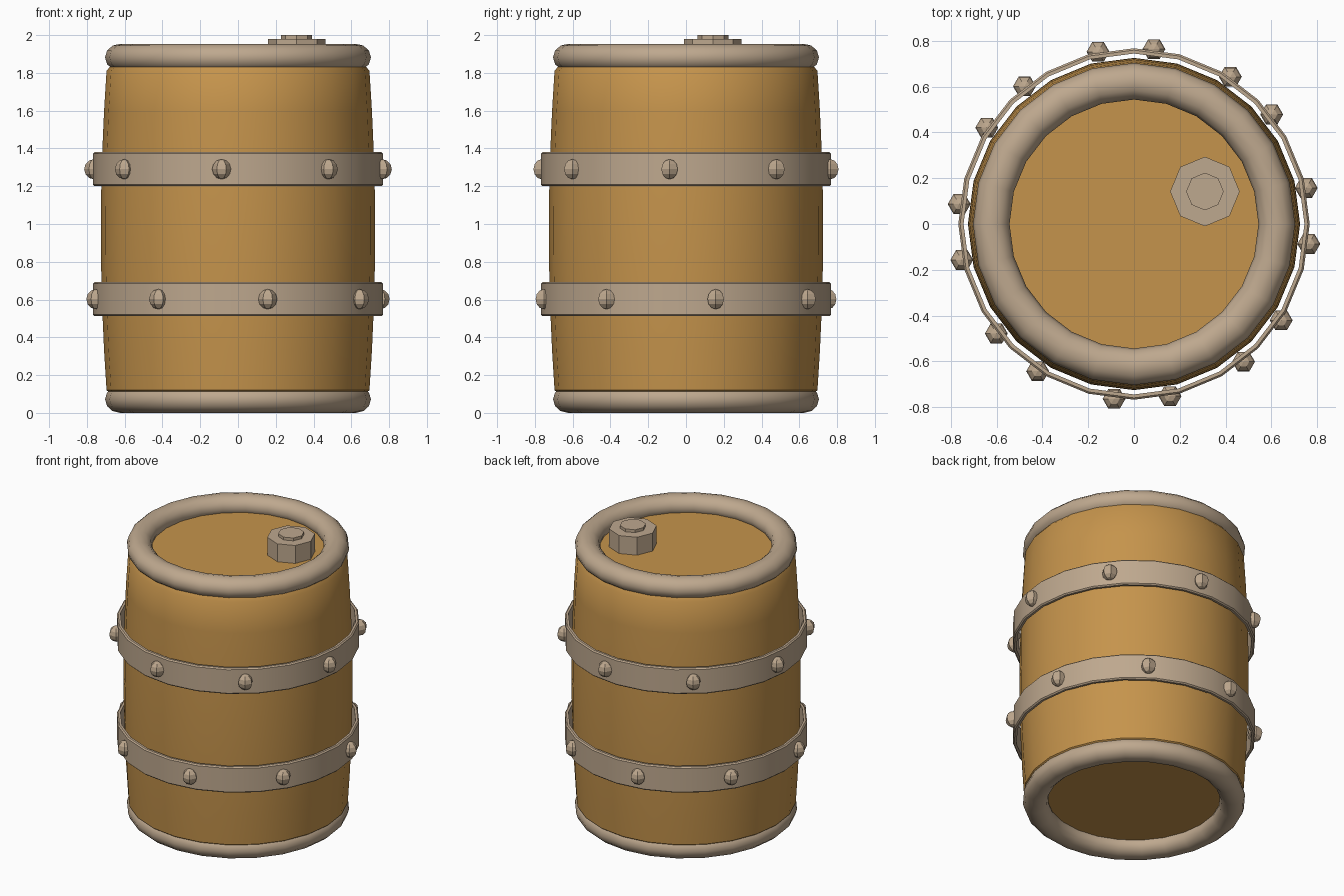
import bpy, bmesh, math
from math import sin, cos, pi, radians

if "Cube" in bpy.data.objects:
    bpy.data.objects.remove(bpy.data.objects["Cube"])


def material(name, rgb):
    m = bpy.data.materials.new(name)
    m.diffuse_color = (*rgb, 1)
    m.use_nodes = True
    m.node_tree.nodes["Principled BSDF"].inputs["Base Color"].default_value = m.diffuse_color
    return m


WOOD = material("golden wood", (0.56, 0.295, 0.072))
METAL = material("tan metal", (0.515, 0.392, 0.272))


def lathe(name, profile, mat, sides=24, center=(0, 0), closed=False, smooth=True):
    """Spin (radius, z) points about the z axis; radius 0 becomes a pole."""
    bm = bmesh.new()
    rings = []
    for r, z in profile:
        if r == 0:
            rings.append([bm.verts.new((0, 0, z))] * sides)
        else:
            rings.append([bm.verts.new((r * cos(2 * pi * i / sides), r * sin(2 * pi * i / sides), z))
                          for i in range(sides)])
    pairs = list(zip(rings, rings[1:])) + ([(rings[-1], rings[0])] if closed else [])
    for a, b in pairs:
        for i in range(sides):
            j = (i + 1) % sides
            quad = list(dict.fromkeys((a[i], a[j], b[j], b[i])))
            bm.faces.new(quad)
    bmesh.ops.recalc_face_normals(bm, faces=bm.faces)
    me = bpy.data.meshes.new(name)
    bm.to_mesh(me)
    bm.free()
    me.materials.append(mat)
    ob = bpy.data.objects.new(name, me)
    ob.location = (*center, 0)
    bpy.context.collection.objects.link(ob)
    if smooth:
        bpy.ops.object.select_all(action='DESELECT')
        ob.select_set(True)
        bpy.context.view_layer.objects.active = ob
        bpy.ops.object.shade_smooth_by_angle(angle=radians(35))
    return ob


# bulging wooden body with recessed lid and base
side = []
for k in range(9):
    z = 0.12 + 1.69 * k / 8
    side.append((0.726 - 0.03 * ((z - 0.965) / 0.845) ** 2, z))
lathe("barrel_body", [(0, 0.09), (0.66, 0.09)] + side + [(0.66, 1.855), (0, 1.855)], WOOD)

# rounded rims at both ends
for name, z in (("top_rim", 1.882), ("bottom_rim", 0.072)):
    tube = [(0.624 + 0.08 * cos(2 * pi * i / 12), z + 0.072 * sin(2 * pi * i / 12)) for i in range(12)]
    lathe(name, tube, METAL, closed=True)

# thin loose hoops, each with eight faceted rivets
for name, z, start in (("upper", 1.29, -96.5), ("lower", 0.602, -78.2)):
    h, c = 0.09, 0.008
    lathe(name + "_hoop", [(0.745, z - h), (0.76, z - h), (0.768, z - h + c), (0.768, z + h - c),
                           (0.76, z + h), (0.745, z + h)], METAL, closed=True)
    for i in range(8):
        a = radians(start + 45 * i)
        ball = [(0.0, z - 0.053)] + [(0.05 * sin(pi * k / 6), z - 0.053 * cos(pi * k / 6))
                                     for k in range(1, 6)] + [(0.0, z + 0.053)]
        lathe(f"{name}_rivet_{i + 1}", ball, METAL, 6, (0.769 * cos(a), 0.769 * sin(a)), smooth=False)

# octagonal stopper on the lid
lathe("stopper", [(0, 1.84), (0.152, 1.84), (0.152, 1.98), (0.082, 1.98), (0.082, 2.0), (0, 2.0)],
      METAL, 8, (0.31, 0.142), smooth=False)
